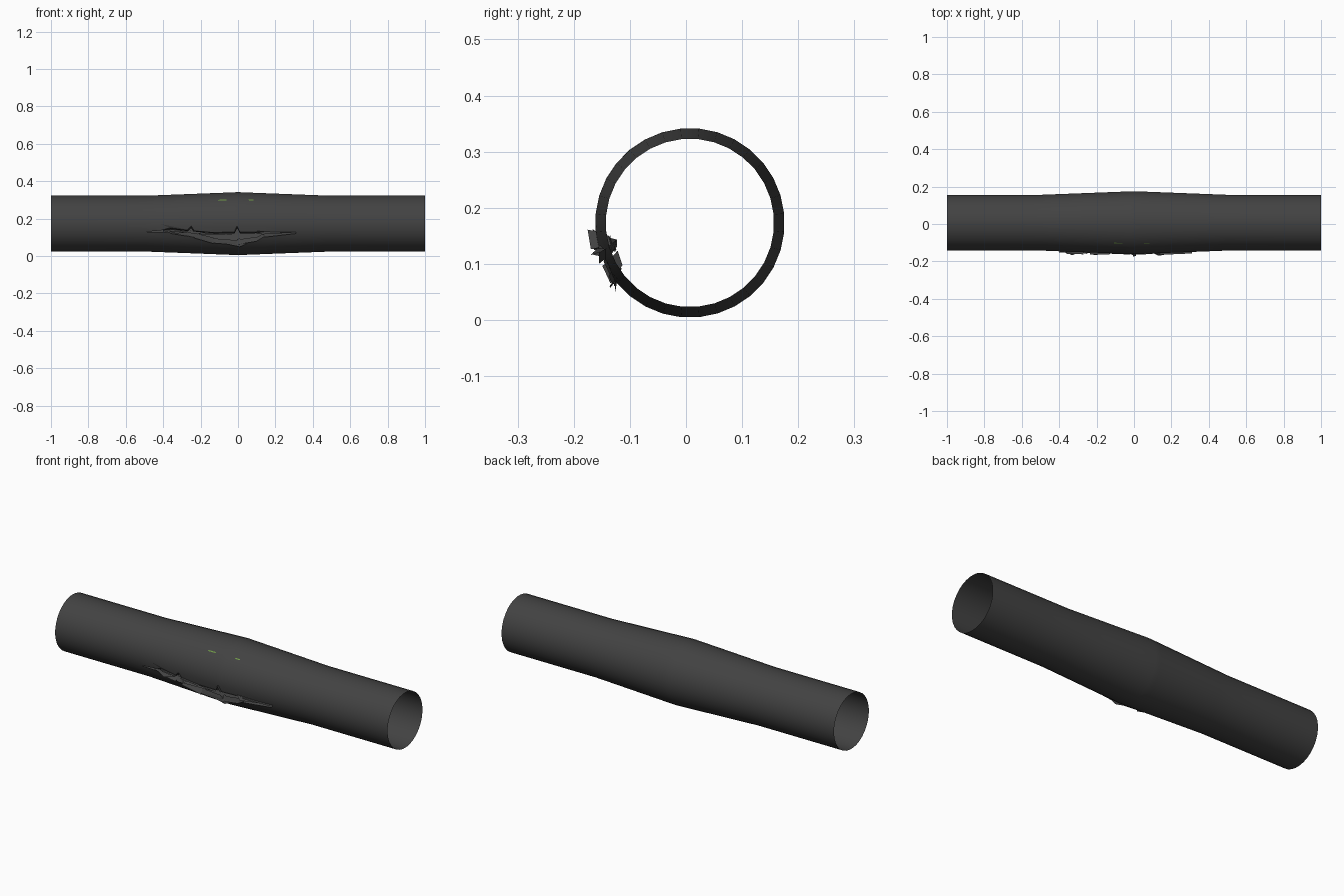
import bpy, bmesh, math

if "Cube" in bpy.data.objects:
    bpy.data.objects.remove(bpy.data.objects["Cube"])

CY, CZ, SIDES = 0.007, 0.173, 32


def material(name, rgb):
    m = bpy.data.materials.new(name)
    m.diffuse_color = (*rgb, 1)
    m.use_nodes = True
    m.node_tree.nodes["Principled BSDF"].inputs["Base Color"].default_value = m.diffuse_color
    return m


STEEL = material("dark steel", (0.055, 0.055, 0.055))
GREEN = material("green mark", (0.16, 0.32, 0.06))


def radius(x):
    # straight ends, gently swollen middle
    return 0.15 + 0.019 * max(0, 1 - abs(x) / 0.49)


def point(x, deg, dr=0.0):
    # deg measured from the front (-y) side, positive going down
    r, a = radius(x) + dr, math.radians(deg)
    return (x, CY - r * math.cos(a), CZ - r * math.sin(a))


def finish(name, bm, mat, smooth=True):
    bmesh.ops.remove_doubles(bm, verts=bm.verts, dist=0.0003)
    me = bpy.data.meshes.new(name)
    bm.to_mesh(me)
    bm.free()
    me.materials.append(mat)
    ob = bpy.data.objects.new(name, me)
    bpy.context.collection.objects.link(ob)
    if smooth:
        for p in me.polygons:
            p.use_smooth = True
    return ob


# Tear outline: x, upper edge angle, lower edge angle
TEAR = [(-0.40, 13, 13), (-0.36, 9, 17), (-0.27, 13, 22), (-0.25, 6, 24),
        (-0.235, 14, 25), (-0.13, 17, 36), (-0.02, 16, 39), (-0.005, 5, 38),
        (0.01, 16, 37), (0.10, 16, 32), (0.14, 16, 23), (0.31, 17, 17)]
plain = [(x, 17, 17) for x in (-1, -0.75, -0.49, 0.49, 0.75, 1)]
stations = sorted(TEAR + plain)

# Pipe shell: each ring runs right round from the lower tear edge to the upper
bm = bmesh.new()
rings = []
seam = 17
for x, up, low in stations:
    ring = []
    for i in range(SIDES + 1):
        a = seam + 360 * i / SIDES
        a = min(max(a, low), 360 + up)
        ring.append(bm.verts.new(point(x, a)))
    rings.append(ring)
for a, b in zip(rings, rings[1:]):
    for i in range(SIDES):
        bm.faces.new((a[i], b[i], b[i + 1], a[i + 1]))
bmesh.ops.dissolve_degenerate(bm, dist=0.0003, edges=bm.edges)
finish("pipe_shell", bm, STEEL)


# Torn lips: broken wall edge standing out and curling inward
def lip(name, side, spread):
    bm = bmesh.new()
    for i, (p, q) in enumerate(zip(TEAR, TEAR[1:])):
        out = (0.005, 0.014, 0.008)[i % 3]
        inn = (-0.010, -0.022, -0.015)[i % 3]
        rows = [(out, -0.3 * spread), (0, 0), (inn, spread)]
        grid = [[bm.verts.new(point(s[0], s[side] + t, d)) for s in (p, q)] for d, t in rows]
        for r0, r1 in zip(grid, grid[1:]):
            bm.faces.new((r0[0], r0[1], r1[1], r1[0]))
    finish(name, bm, STEEL, False)


lip("upper_torn_lip", 1, 4)
lip("lower_torn_lip", 2, -4)


# Bent metal shards around the tear: root span, angle, tip
def shard(name, x0, x1, deg, tip):
    bm = bmesh.new()
    v = [bm.verts.new(c) for c in (point(x0, deg), point(x1, deg + 4), point(*tip))]
    bm.faces.new(v)
    finish(name, bm, STEEL, False)


shard("left_shard", -0.40, -0.27, 13, (-0.33, 17, 0.025))
shard("left_upper_shard", -0.36, -0.25, 9, (-0.41, 1, 0.006))
shard("middle_shard", -0.20, -0.02, 17, (-0.22, 18, 0.022))
shard("lower_shard", -0.13, 0.05, 35, (0.01, 43, 0.014))
shard("right_shard", 0.10, 0.28, 14, (0.13, 18, 0.022))

# Two tiny green marks on the upper front
for name, x0, x1 in (("green_mark_left", -0.107, -0.062), ("green_mark_right", 0.057, 0.083)):
    bm = bmesh.new()
    bm.faces.new([bm.verts.new(point(x, d, 0.0015)) for x, d in
                  ((x0, -48), (x1, -48), (x1, -50), (x0, -50))])
    finish(name, bm, GREEN, False)
